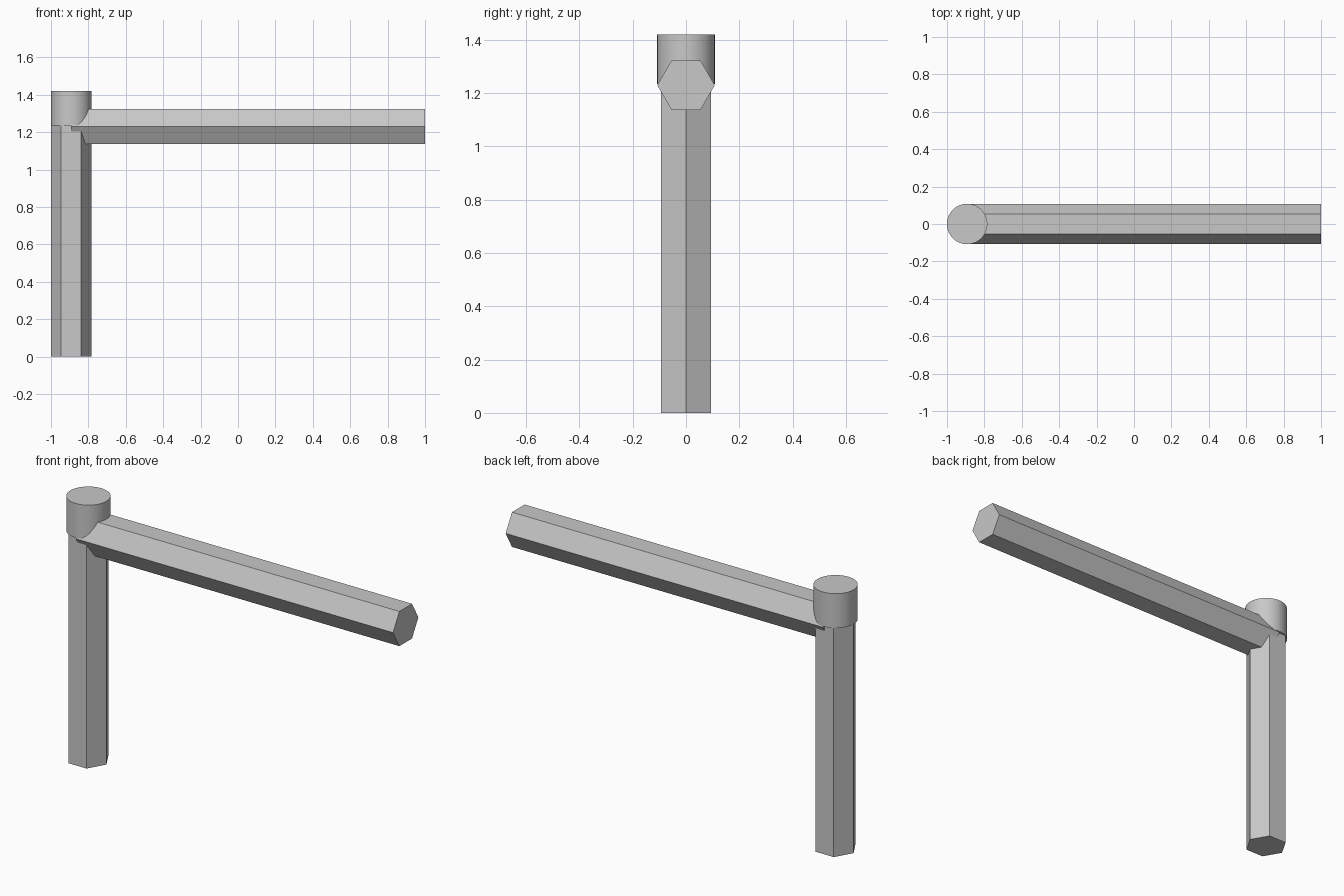
import bpy
from math import radians, pi

cube = bpy.data.objects.get("Cube")
if cube:
    bpy.data.objects.remove(cube, do_unlink=True)

RADIUS = 0.108
POST_X = -1 + RADIUS
BEAM_Z = 1.23

# Single grey material
grey = bpy.data.materials.new("plain grey")
grey.use_nodes = True
colour = (0.58, 0.58, 0.58, 1)
grey.diffuse_color = colour
grey.node_tree.nodes["Principled BSDF"].inputs["Base Color"].default_value = colour


def prism(name, sides, radius, length, centre, rotation=(0, 0, 0)):
    """Closed prism with flat n-gon ends."""
    bpy.ops.mesh.primitive_cylinder_add(
        vertices=sides, radius=radius, depth=length,
        end_fill_type='NGON', location=centre, rotation=rotation)
    obj = bpy.context.object
    obj.name = name
    obj.data.materials.append(grey)
    return obj


# Upright hexagonal post, corners towards the sides
POST_TOP = 1.28
prism("post", 6, RADIUS - 0.0005, POST_TOP, (POST_X, 0, POST_TOP / 2), (0, 0, pi / 2))

# Horizontal hexagonal beam, flat on top and bottom
beam_length = 1 - POST_X
prism("beam", 6, RADIUS, beam_length, (POST_X + beam_length / 2, 0, BEAM_Z),
      (pi / 2, 0, pi / 2))
beam = bpy.context.object
beam.rotation_euler = (0, pi / 2, 0)

# Round cap over the joint
CAP_BOTTOM, CAP_TOP = 1.235, 1.42
prism("joint_cap", 64, RADIUS, CAP_TOP - CAP_BOTTOM,
      (POST_X, 0, (CAP_BOTTOM + CAP_TOP) / 2))
bpy.ops.object.shade_smooth_by_angle(angle=radians(30))
